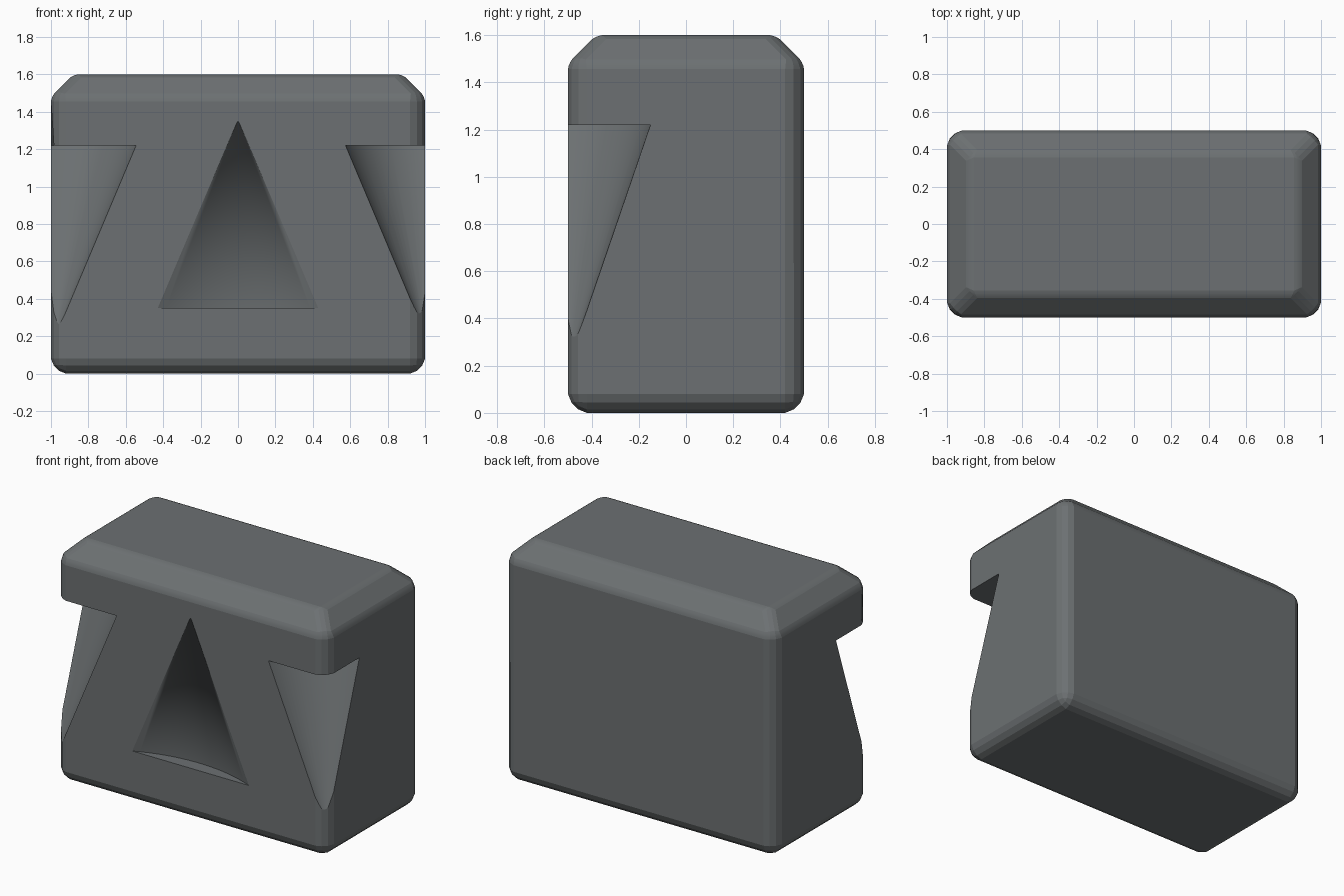
import bpy, bmesh, math

if "Cube" in bpy.data.objects:
    bpy.data.objects.remove(bpy.data.objects["Cube"])

W, D, H = 2.0, 1.0, 1.6
TOP = 0.12


def scoop(name, cx, cy, radius, base_z, apex, segments):
    """Slanted cone used as a cutter."""
    bm = bmesh.new()
    ring = []
    for i in range(segments):
        a = 2 * math.pi * (i + 0.5) / segments
        ring.append(bm.verts.new((cx + radius * math.cos(a),
                                  cy + radius * math.sin(a), base_z)))
    tip = bm.verts.new(apex)
    bm.faces.new(ring)
    for i in range(segments):
        bm.faces.new((ring[i], ring[(i + 1) % segments], tip))
    bmesh.ops.recalc_face_normals(bm, faces=bm.faces)
    me = bpy.data.meshes.new(name)
    bm.to_mesh(me)
    bm.free()
    ob = bpy.data.objects.new(name, me)
    bpy.context.collection.objects.link(ob)
    ob.hide_render = True
    return ob


# Block with a wide chamfer round the top
bm = bmesh.new()
bmesh.ops.create_cube(bm, size=1)
bmesh.ops.scale(bm, vec=(W, D, H), verts=bm.verts)
bmesh.ops.translate(bm, vec=(0, 0, H / 2), verts=bm.verts)
for v in bm.verts:
    if v.co.z > 1:
        v.co.z = H - TOP
roof = next(f for f in bm.faces if f.normal.z > 0.9)
bmesh.ops.inset_region(bm, faces=[roof], thickness=TOP, depth=TOP,
                       use_even_offset=True)

# Softened edges: broad on the body, narrow around the top chamfer
weight = bm.edges.layers.float.new("bevel_weight_edge")
for e in bm.edges:
    z0, z1 = sorted(v.co.z for v in e.verts)
    if z0 < 0.1:
        e[weight] = 1.0
    elif z1 - z0 > 0.01:
        e[weight] = 0.6
    else:
        e[weight] = 0.3
me = bpy.data.meshes.new("block")
bm.to_mesh(me)
bm.free()
block = bpy.data.objects.new("block", me)
bpy.context.collection.objects.link(block)

# Dark grey finish
mat = bpy.data.materials.new("dark_grey")
mat.diffuse_color = (0.15, 0.163, 0.168, 1)
mat.use_nodes = True
mat.node_tree.nodes["Principled BSDF"].inputs["Base Color"].default_value = mat.diffuse_color
me.materials.append(mat)

bev = block.modifiers.new("soft_edges", 'BEVEL')
bev.limit_method = 'WEIGHT'
bev.width = 0.08
bev.segments = 3
bev.profile = 0.42

# Two corner scoops and the shallow upright scoop between them
cutters = [scoop("corner_scoop", x, -0.59, 0.44, 1.22, (x, -0.5, 0.2), 64)
           for x in (-0.975, 1.005)]
cutters.append(scoop("front_scoop", 0, -1.48, 1.07, 0.35, (0, -0.498, 1.35), 128))
for c in cutters:
    c.data.materials.append(mat)
    m = block.modifiers.new("cut", 'BOOLEAN')
    m.operation = 'DIFFERENCE'
    m.solver = 'EXACT'
    m.object = c

# Apply, remove cutters; the block stays faceted, the scoops are smooth
bpy.context.view_layer.objects.active = block
block.select_set(True)
for m in list(block.modifiers):
    bpy.ops.object.modifier_apply(modifier=m.name)
for c in cutters:
    bpy.data.objects.remove(c)
bpy.ops.object.shade_smooth_by_angle(angle=math.radians(12))
